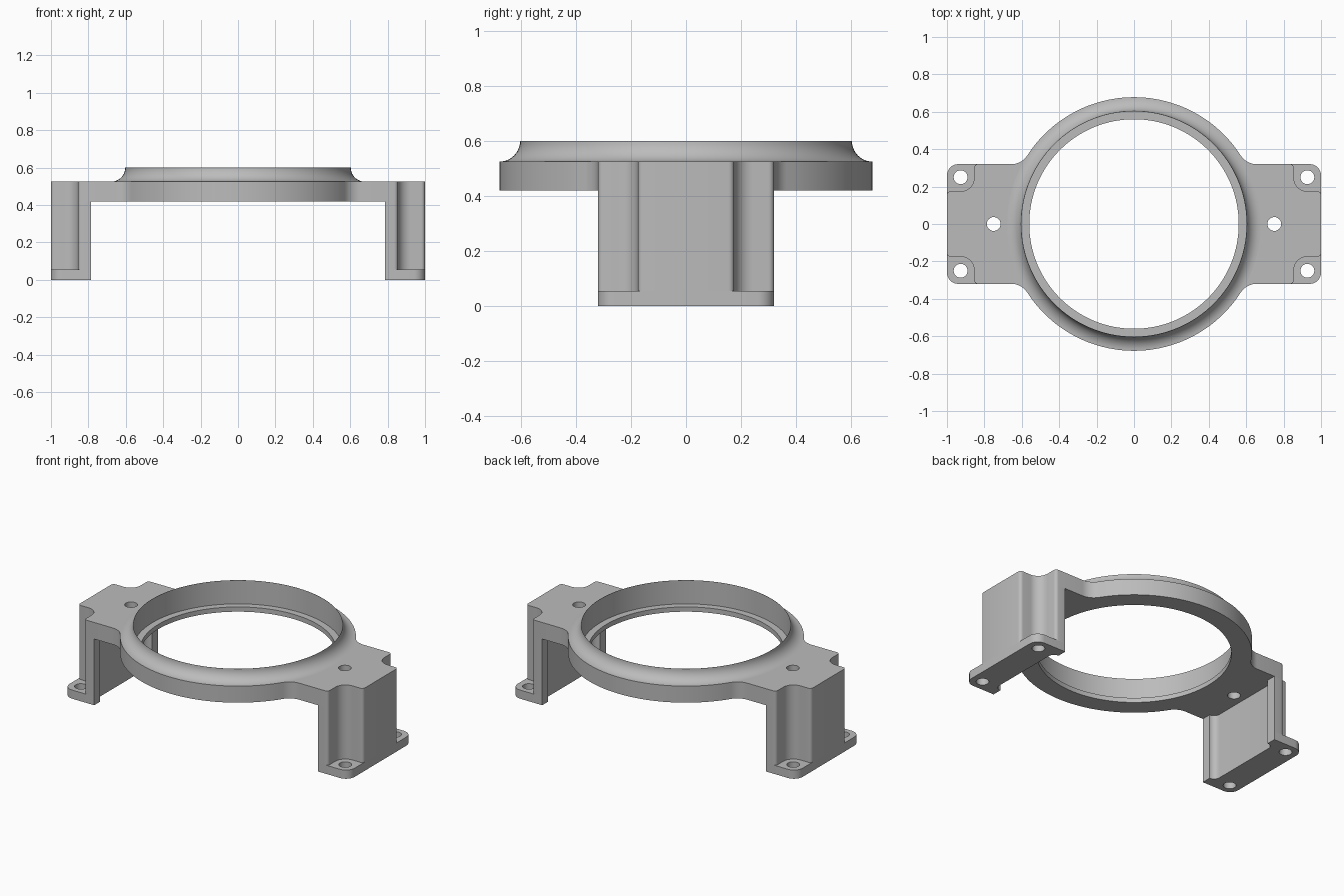
import bpy, bmesh, math

if "Cube" in bpy.data.objects:
    bpy.data.objects.remove(bpy.data.objects["Cube"])

grey = bpy.data.materials.new("cast_grey")
grey.diffuse_color = (0.5, 0.5, 0.5, 1)
grey.use_nodes = True
grey.node_tree.nodes["Principled BSDF"].inputs["Base Color"].default_value = grey.diffuse_color

RING_R = 0.678      # outer radius of the ring
HALF_W = 0.32       # half width of the side brackets
PLATE_Z, TOP_Z, FOOT_Z = 0.42, 0.525, 0.055


def arc(cx, cy, r, a0, a1, n=8):
    angles = [math.radians(a0 + (a1 - a0) * i / n) for i in range(n + 1)]
    return [(cx + r * math.cos(a), cy + r * math.sin(a)) for a in angles]


def circle(cx, cy, r, n=32):
    return arc(cx, cy, r, 0, 360, n)[:-1]


def finish(name, mesh):
    bm = bmesh.new()
    bm.from_mesh(mesh)
    bmesh.ops.remove_doubles(bm, verts=bm.verts, dist=0.0003)
    bmesh.ops.recalc_face_normals(bm, faces=bm.faces)
    bm.to_mesh(mesh)
    bm.free()
    mesh.materials.clear()
    mesh.materials.append(grey)
    ob = bpy.data.objects.new(name, mesh)
    bpy.context.collection.objects.link(ob)
    bpy.ops.object.select_all(action='DESELECT')
    ob.select_set(True)
    bpy.context.view_layer.objects.active = ob
    bpy.ops.object.shade_smooth_by_angle(angle=math.radians(30))
    return ob


def prism(name, loops, z0, z1):
    """Extrude a filled outline; further loops become holes."""
    cu = bpy.data.curves.new(name, 'CURVE')
    cu.dimensions = '2D'
    cu.fill_mode = 'BOTH'
    cu.extrude = (z1 - z0) / 2
    for loop in loops:
        sp = cu.splines.new('POLY')
        sp.points.add(len(loop) - 1)
        for p, (x, y) in zip(sp.points, loop):
            p.co = (x, y, 0, 1)
        sp.use_cyclic_u = True
    tmp = bpy.data.objects.new(name + "_outline", cu)
    bpy.context.collection.objects.link(tmp)
    bpy.context.view_layer.update()
    dg = bpy.context.evaluated_depsgraph_get()
    mesh = bpy.data.meshes.new_from_object(tmp.evaluated_get(dg))
    bpy.data.objects.remove(tmp)
    for v in mesh.vertices:
        v.co.z += (z0 + z1) / 2
    return finish(name, mesh)


def lathe(name, profile, n=128):
    bm = bmesh.new()
    rings = []
    for i in range(n):
        a = 2 * math.pi * i / n
        rings.append([bm.verts.new((r * math.cos(a), r * math.sin(a), z)) for r, z in profile])
    k = len(profile)
    for i in range(n):
        a, b = rings[i], rings[(i + 1) % n]
        for j in range(k):
            bm.faces.new((a[j], b[j], b[(j + 1) % k], a[(j + 1) % k]))
    mesh = bpy.data.meshes.new(name)
    bm.to_mesh(mesh)
    bm.free()
    return finish(name, mesh)


def mirror_y(half):
    return half + [(x, -y) for x, y in reversed(half)]


def flip_x(loop, side):
    return [(x * side, y) for x, y in loop]


# Corner pocket around each screw, with eased edges
pocket = (arc(0.98, 0.155, 0.02, 0, 90, 5) + arc(0.925, 0.245, 0.07, 270, 180, 10)
          + arc(0.835, 0.30, 0.02, 0, 90, 5))

# Top plate: brackets blended into the ring by fillets
f = 0.1
fx = math.sqrt((RING_R + f) ** 2 - (HALF_W + f) ** 2)
touch = math.degrees(math.atan2(HALF_W + f, fx))
quarter = pocket + arc(fx, HALF_W + f, f, 270, 180 + touch, 10) + arc(0, 0, RING_R, touch, 90, 24)[1:]
upper = quarter + [(-x, y) for x, y in reversed(quarter[:-1])]
bolt_holes = [circle(s * 0.75, 0, 0.037) for s in (1, -1)]
prism("top_plate", [mirror_y(upper), circle(0, 0, 0.63, 128)] + bolt_holes, PLATE_Z, TOP_Z)

# Raised ring with coved outside, stepped bore and inner ledge
cove = arc(RING_R, 0.60, 0.075, 270, 180, 10)
lathe("collar_ring", [(0.56, PLATE_Z), (0.63, PLATE_Z), (0.63, TOP_Z)] + cove
      + [(0.602, 0.60), (0.602, 0.45), (0.56, 0.45)])

# Legs and feet, recessed between two ribs on the inner side
inner = [(0.785, HALF_W)] + arc(0.785, 0.22, 0.04, 90, 0)
leg = mirror_y(pocket + inner)
foot = mirror_y(arc(0.94, 0.26, 0.06, 0, 90) + inner)
for side, tag in ((1, "right"), (-1, "left")):
    prism(tag + "_leg", [flip_x(leg, side)], FOOT_Z, PLATE_Z)
    screw_holes = [circle(side * 0.927, y, 0.037) for y in (0.25, -0.25)]
    prism(tag + "_foot", [flip_x(foot, side)] + screw_holes, 0, FOOT_Z)
